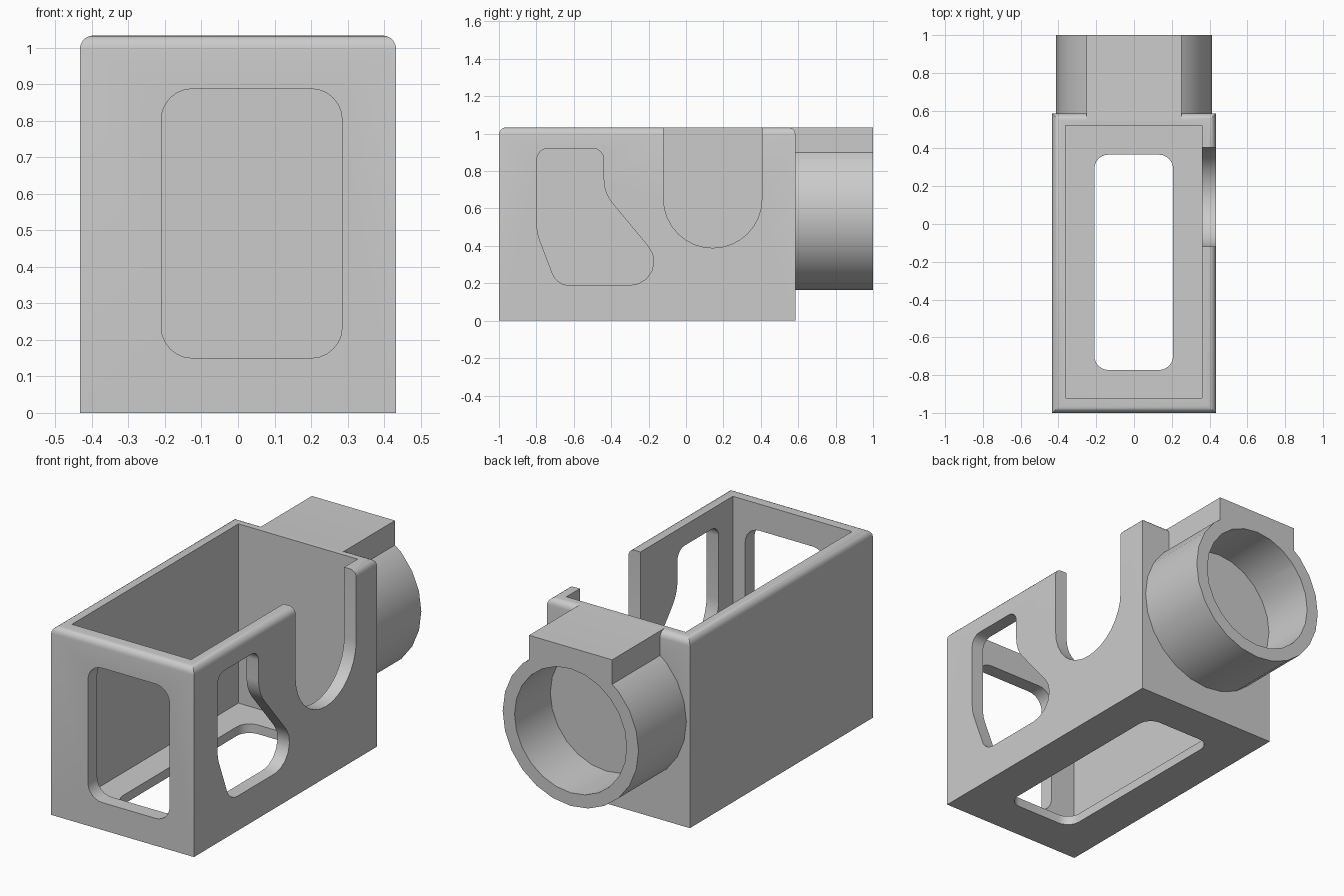
import bpy, bmesh, math
from mathutils import Vector

cube = bpy.data.objects.get("Cube")
if cube:
    bpy.data.objects.remove(cube, do_unlink=True)

grey = bpy.data.materials.new("light_grey")
grey.use_nodes = True
colour = (0.6, 0.6, 0.6, 1)
grey.diffuse_color = colour
grey.node_tree.nodes["Principled BSDF"].inputs["Base Color"].default_value = colour


def finish(name, bm):
    bmesh.ops.recalc_face_normals(bm, faces=bm.faces[:])
    mesh = bpy.data.meshes.new(name)
    bm.to_mesh(mesh)
    bm.free()
    mesh.materials.append(grey)
    obj = bpy.data.objects.new(name, mesh)
    bpy.context.collection.objects.link(obj)
    return obj


def box(name, lo, hi, top_round=0):
    lo, hi = Vector(lo), Vector(hi)
    bm = bmesh.new()
    bmesh.ops.create_cube(bm, size=1)
    for v in bm.verts:
        v.co = (lo + hi) / 2 + v.co * (hi - lo)
    if top_round:
        edges = [e for e in bm.edges if all(v.co.z > hi.z - 0.001 for v in e.verts)]
        bmesh.ops.bevel(bm, geom=edges, offset=top_round, segments=5,
                        profile=0.5, affect='EDGES')
    return finish(name, bm)


def prism(name, points, place, start, end):
    """Extrude a 2D outline; place(u, v, depth) maps it into space."""
    bm = bmesh.new()
    rings = [[bm.verts.new(place(u, v, d)) for u, v in points] for d in (start, end)]
    bm.faces.new(rings[0])
    bm.faces.new(rings[1])
    n = len(points)
    for i in range(n):
        j = (i + 1) % n
        bm.faces.new((rings[0][i], rings[0][j], rings[1][j], rings[1][i]))
    return finish(name, bm)


def fillet(corners, steps=6):
    """Round each (u, v, radius) corner of a convex or concave outline."""
    out = []
    for i, (u, v, r) in enumerate(corners):
        p = Vector((u, v))
        a = (Vector(corners[i - 1][:2]) - p).normalized()
        b = (Vector(corners[(i + 1) % len(corners)][:2]) - p).normalized()
        if r == 0:
            out.append(p)
            continue
        half = a.angle(b) / 2
        centre = p + (a + b).normalized() * (r / math.sin(half))
        t = r / math.tan(half)
        s, e = p + a * t - centre, p + b * t - centre
        sweep = s.angle(e)
        for k in range(steps + 1):
            f = k / steps
            out.append(centre + (s * math.sin((1 - f) * sweep)
                                 + e * math.sin(f * sweep)) / math.sin(sweep))
    return out


def rounded_rect(u0, u1, v0, v1, r):
    return fillet([(u0, v0, r), (u1, v0, r), (u1, v1, r), (u0, v1, r)])


def circle(r, z, n=24):
    return [(r * math.cos(math.tau * i / n), z + r * math.sin(math.tau * i / n))
            for i in range(n)]


def combine(target, tool, operation):
    mod = target.modifiers.new("combine", 'BOOLEAN')
    mod.operation, mod.solver, mod.object = operation, 'EXACT', tool
    bpy.context.view_layer.update()
    result = bpy.data.meshes.new_from_object(
        target.evaluated_get(bpy.context.evaluated_depsgraph_get()))
    target.modifiers.clear()
    target.data = result
    bpy.data.objects.remove(tool, do_unlink=True)


along_x = lambda u, v, d: (d, u, v)
along_y = lambda u, v, d: (u, d, v)
along_z = lambda u, v, d: (u, v, d)

TOP, AXIS = 1.033, 0.577
BACK = 0.585

# Open housing with a rounded rim, plus rear socket and its top block
housing = box("housing", (-0.433, -1, 0), (0.433, BACK, TOP), 0.037)
combine(housing, prism("socket", circle(0.412, AXIS), along_y, 0.55, 1), 'UNION')
combine(housing, box("top_block", (-0.252, 0.545, 0.8), (0.252, 1, TOP)), 'UNION')

# U-shaped slot, open at the top
slot_mid, slot_r, slot_z = 0.143, 0.263, 0.652
slot = [(slot_mid + slot_r, 1.2), (slot_mid - slot_r, 1.2)]
slot += [(slot_mid - slot_r * math.cos(math.pi * i / 16),
          slot_z - slot_r * math.sin(math.pi * i / 16)) for i in range(17)]

# Shaped side window
side_window = fillet([(-0.797, 0.922, 0.06), (-0.44, 0.922, 0.06),
                      (-0.44, 0.684, 0.2), (-0.03, 0.19, 0.126),
                      (-0.69, 0.19, 0.095), (-0.797, 0.47, 0.25)])

cutters = [
    box("cavity", (-0.363, -0.92, 0.05), (0.36, 0.522, 1.3)),
    prism("socket_bore", circle(0.34, AXIS), along_y, 0.69, 1.2),
    prism("front_window", rounded_rect(-0.21, 0.285, 0.15, 0.887, 0.085),
          along_y, -1.1, -0.85),
    prism("floor_window", rounded_rect(-0.21, 0.207, -0.773, 0.367, 0.075),
          along_z, -0.1, 0.12),
    prism("side_slot", slot, along_x, 0.3, 0.55),
    prism("side_window", side_window, along_x, 0.3, 0.55),
]
for cutter in cutters:
    cutter.hide_render = True
    combine(housing, cutter, 'DIFFERENCE')

# Smooth the round surfaces, keep the corners crisp
bpy.ops.object.select_all(action='DESELECT')
housing.select_set(True)
bpy.context.view_layer.objects.active = housing
bpy.ops.object.shade_smooth_by_angle(angle=math.radians(30))
